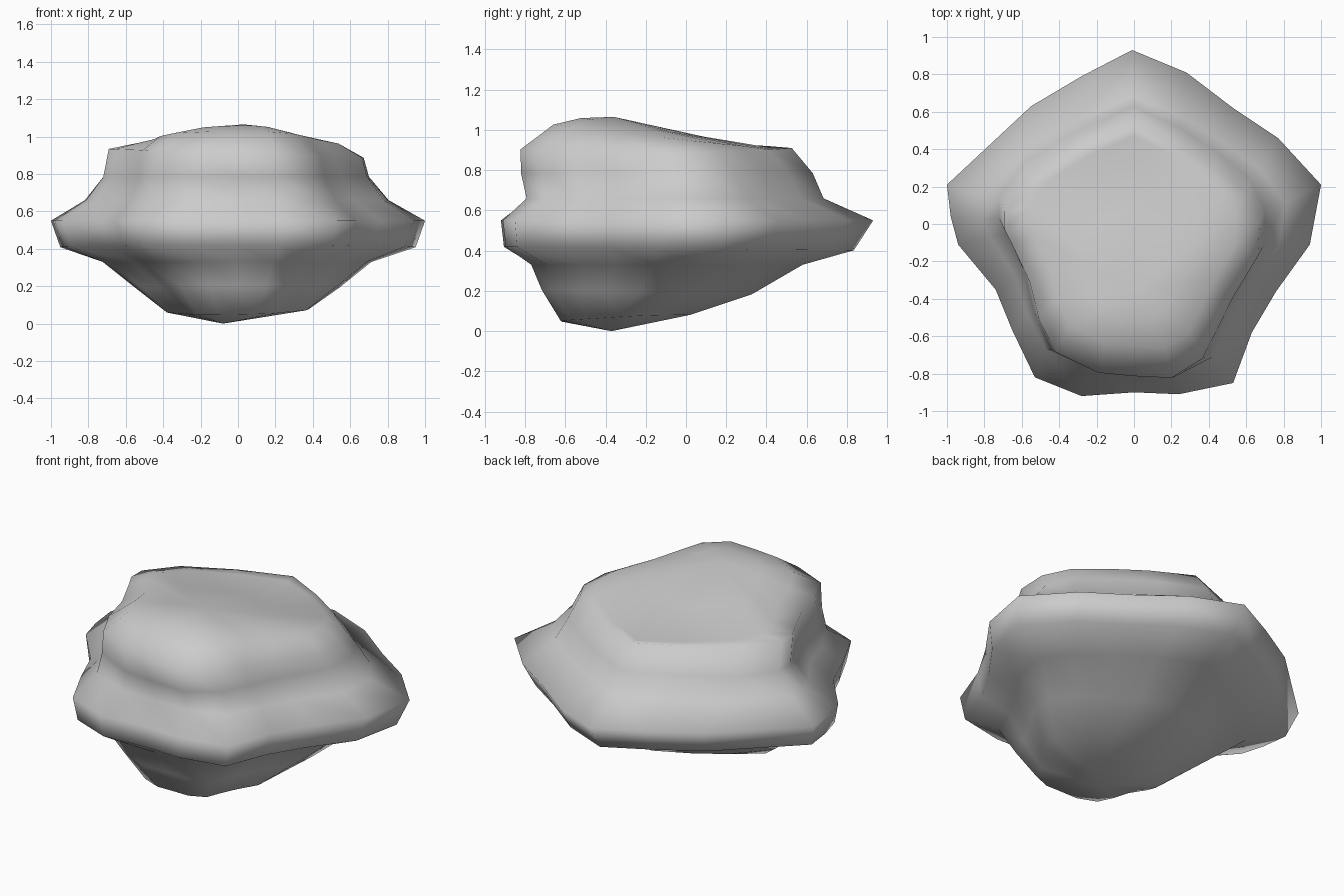
import bpy, bmesh

if "Cube" in bpy.data.objects:
    bpy.data.objects.remove(bpy.data.objects["Cube"])

# Broad five-cornered waist of the boulder, seen from above
WAIST = [(-1, .21), (-.55, .63), (-.28, .79), (-.01, .93), (.28, .81), (.53, .62), (.77, .46),
         (1, .21), (.94, -.11), (.76, -.36), (.63, -.58), (.53, -.85), (.24, -.91), (0, -.90),
         (-.28, -.92), (-.53, -.82), (-.65, -.57), (-.74, -.35), (-.94, -.11), (-.98, .04)]
# Narrower upper block, matched point for point to the waist
CROWN = [(-.72, .14), (-.58, .33), (-.30, .50), (0, .63), (.25, .51), (.45, .38), (.62, .24),
         (.70, .08), (.69, -.12), (.55, -.36), (.46, -.55), (.38, -.71), (.21, -.82), (0, -.81),
         (-.20, -.79), (-.44, -.67), (-.53, -.48), (-.58, -.27), (-.68, -.05), (-.72, .03)]

# Layers: crown share, x scale, y scale, y shift, height, slope along x, slope along y
LAYERS = [
    (.6, .46, .40, -.28, .08, .02, .05),
    (.6, .66, .65, -.16, .19, .00, -.02),
    (.6, .87, .84, -.05, .33, .00, .00),
    (0, .95, .94, -.04, .41, .00, -.01),
    (0, 1.0, 1.0, .00, .55, .00, .00),
    (.65, 1.0, .93, .00, .66, .00, .00),
    (1, 1.0, 1.0, .00, .785, .00, .00),
    (1, .96, .93, -.06, .91, -.035, .00),
    (1, .78, .78, -.02, .955, -.01, -.11),
    (1, .42, .42, -.18, .98, .00, -.15),
]

bm = bmesh.new()
rings = []
for mix, sx, sy, shift, z, tx, ty in LAYERS:
    ring = []
    for (wx, wy), (cx, cy) in zip(WAIST, CROWN):
        x = (wx + (cx - wx) * mix) * sx
        y = (wy + (cy - wy) * mix) * sy + shift
        ring.append(bm.verts.new((x, y, z + tx * x + ty * y)))
    rings.append(ring)

# Skin between layers
n = len(WAIST)
for a, b in zip(rings, rings[1:]):
    for i in range(n):
        j = (i + 1) % n
        bm.faces.new((a[i], a[j], b[j], b[i]))

# Close underside and top with fans
for ring, tip in ((rings[0], (-.08, -.37, 0)), (rings[-1], (.03, -.36, 1.065))):
    v = bm.verts.new(tip)
    for i in range(n):
        bm.faces.new((ring[i], ring[(i + 1) % n], v))
bmesh.ops.recalc_face_normals(bm, faces=bm.faces)
for f in bm.faces:
    f.smooth = True

mesh = bpy.data.meshes.new("boulder")
bm.to_mesh(mesh)
bm.free()
stone = bpy.data.materials.new("grey stone")
stone.diffuse_color = (.6, .6, .6, 1)
stone.use_nodes = True
stone.node_tree.nodes["Principled BSDF"].inputs["Base Color"].default_value = stone.diffuse_color
mesh.materials.append(stone)
boulder = bpy.data.objects.new("boulder", mesh)
bpy.context.collection.objects.link(boulder)
